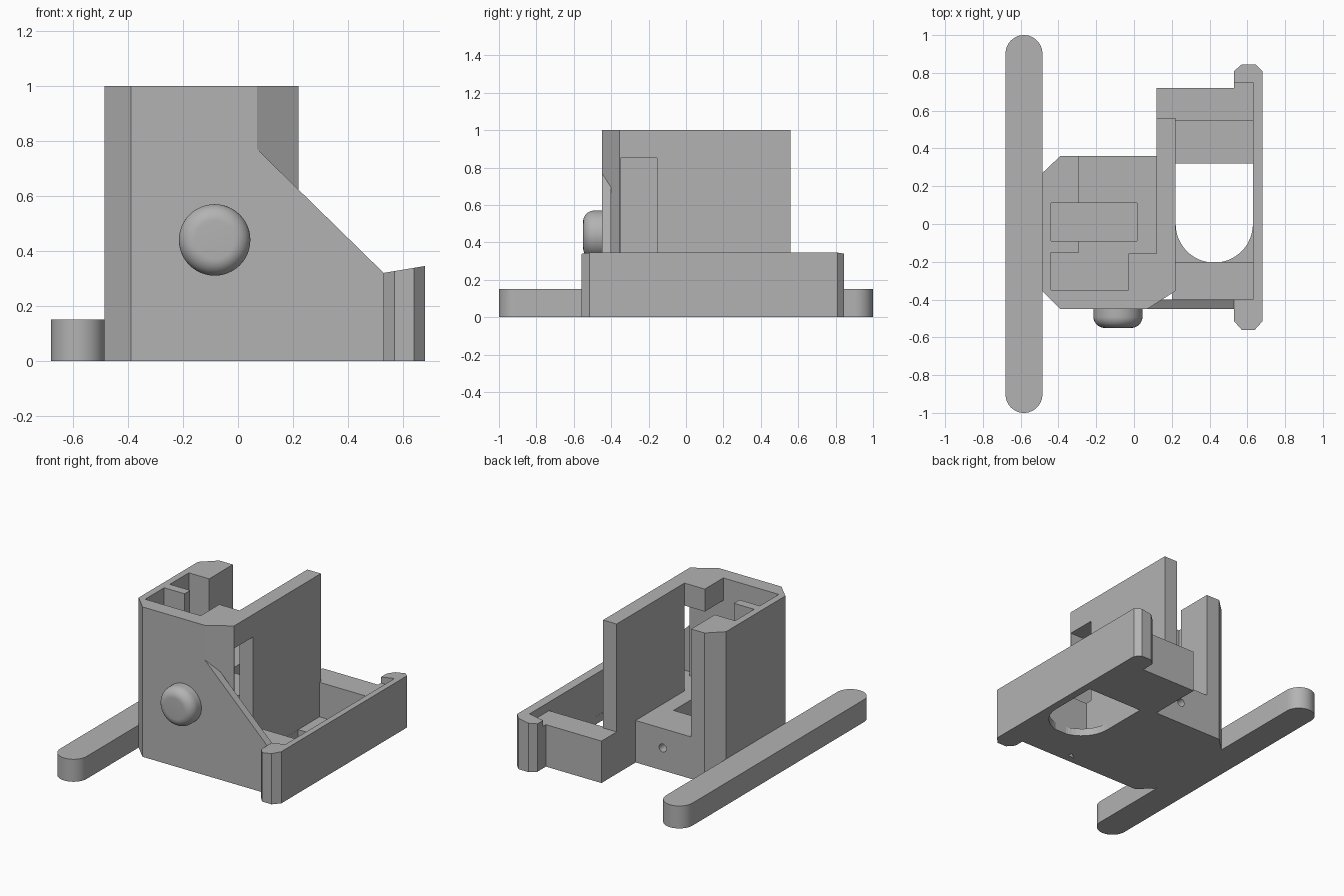
import bpy, bmesh, math
from mathutils import Matrix

cube = bpy.data.objects.get("Cube")
if cube:
    bpy.data.objects.remove(cube, do_unlink=True)

grey = bpy.data.materials.new("plain_grey")
grey.use_nodes = True
COLOUR = (0.45, 0.45, 0.45, 1)
grey.diffuse_color = COLOUR
grey.node_tree.nodes["Principled BSDF"].inputs["Base Color"].default_value = COLOUR


def finish(name, bm):
    bmesh.ops.recalc_face_normals(bm, faces=bm.faces)
    mesh = bpy.data.meshes.new(name)
    bm.to_mesh(mesh)
    bm.free()
    mesh.materials.append(grey)
    ob = bpy.data.objects.new(name, mesh)
    bpy.context.collection.objects.link(ob)
    return ob


def prism(name, outline, z0, z1):
    """Extrude an xy outline; z1 may be a function of x for a sloped top."""
    top = z1 if callable(z1) else (lambda x: z1)
    bm = bmesh.new()
    low = [bm.verts.new((x, y, z0)) for x, y in outline]
    high = [bm.verts.new((x, y, top(x))) for x, y in outline]
    bm.faces.new(low)
    bm.faces.new(high)
    for i in range(len(low)):
        j = (i + 1) % len(low)
        bm.faces.new((low[i], low[j], high[j], high[i]))
    return finish(name, bm)


def box(name, x0, x1, y0, y1, z0, z1):
    return prism(name, [(x0, y0), (x1, y0), (x1, y1), (x0, y1)], z0, z1)


def arc(cx, cy, r, start, end, n=24):
    angles = [math.radians(start + (end - start) * i / n) for i in range(n + 1)]
    return [(cx + r * math.cos(a), cy + r * math.sin(a)) for a in angles]


def cut(ob, cutter):
    mod = ob.modifiers.new(cutter.name, 'BOOLEAN')
    mod.operation = 'DIFFERENCE'
    mod.solver = 'EXACT'
    mod.object = cutter
    bpy.context.view_layer.objects.active = ob
    bpy.ops.object.modifier_apply(modifier=mod.name)
    bpy.data.objects.remove(cutter, do_unlink=True)


def smooth(ob):
    bpy.ops.object.select_all(action='DESELECT')
    ob.select_set(True)
    bpy.context.view_layer.objects.active = ob
    bpy.ops.object.shade_smooth_by_angle(angle=math.radians(30))


SHELF = 0.28

# Tower with chamfered corners and a long right wall
tower = prism("tower", [(-.485, -.355), (-.39, -.45), (.07, -.45), (.22, -.355),
                        (.22, .56), (.12, .56), (.12, .36), (-.39, .36), (-.485, .27)], 0, 1)
cut(tower, box("rear_bay", -.29, .12, -.155, .7, SHELF, 1.2))
cut(tower, box("front_bay", -.44, -.03, -.35, -.15, SHELF, 1.2))
cut(tower, box("slot", -.44, .015, -.09, .11, .06, 1.2))
cut(tower, box("window", -.06, .4, -.35, -.154, SHELF, .85))

# Small round hole through the back of the shelf
bm = bmesh.new()
bmesh.ops.create_cone(bm, cap_ends=True, segments=24, radius1=.027, radius2=.027, depth=.4,
                      matrix=Matrix.Translation((-.08, .25, .15)) @ Matrix.Rotation(math.pi / 2, 4, 'X'))
cut(tower, finish("pin_hole", bm))

# Sloped front brace
bm = bmesh.new()
face = bm.faces.new([bm.verts.new((x, -.45, z)) for x, z in
                     [(.07, 0), (.53, 0), (.53, .32), (.07, .77)]])
moved = bmesh.ops.extrude_face_region(bm, geom=[face])["geom"]
bmesh.ops.translate(bm, vec=(0, .05, 0), verts=[v for v in moved if isinstance(v, bmesh.types.BMVert)])
finish("front_brace", bm)

# Outer side rail with hooked ends and sloping top
prism("side_rail", [(.53, -.515), (.57, -.56), (.64, -.56), (.68, -.515), (.68, .81), (.645, .845),
                    (.57, .845), (.53, .81), (.53, .75), (.63, .75), (.63, -.40), (.53, -.40)],
      0, lambda x: .32 + (x - .53) / 6)

# Tray between tower and rail
box("front_block", .20, .63, -.40, -.20, 0, SHELF)
prism("rear_block", [(.12, .56), (.22, .56), (.22, .545), (.63, .545), (.63, .75),
                     (.53, .75), (.53, .72), (.12, .72)], 0, SHELF)
floor = box("tray_floor", .22, .63, -.20, .545, 0, .05)
cut(floor, prism("floor_opening", arc(.425, 0, .2045, 180, 360) + [(.6295, .32), (.2205, .32)], -.1, .2))

# Long foot with rounded ends
R = .0975
foot = prism("long_foot", arc(-.5825, 1 - R, R, 0, 180) + arc(-.5825, R - 1, R, 180, 360), 0, .15)
smooth(foot)

# Rounded front button, spun from a profile
bm = bmesh.new()
profile = [(0, -.44), (.13, -.44)] + [(.07 + dx, -.49 + dy) for dx, dy in arc(0, 0, .06, 0, -90, 10)] + [(0, -.55)]
pts = [bm.verts.new((r, y, 0)) for r, y in profile]
edges = [bm.edges.new(pair) for pair in zip(pts, pts[1:])]
bmesh.ops.spin(bm, geom=pts + edges, cent=(0, 0, 0), axis=(0, 1, 0), angle=2 * math.pi, steps=48)
bmesh.ops.remove_doubles(bm, verts=bm.verts, dist=1e-4)
bmesh.ops.translate(bm, vec=(-.085, 0, .44), verts=bm.verts)
smooth(finish("front_button", bm))
